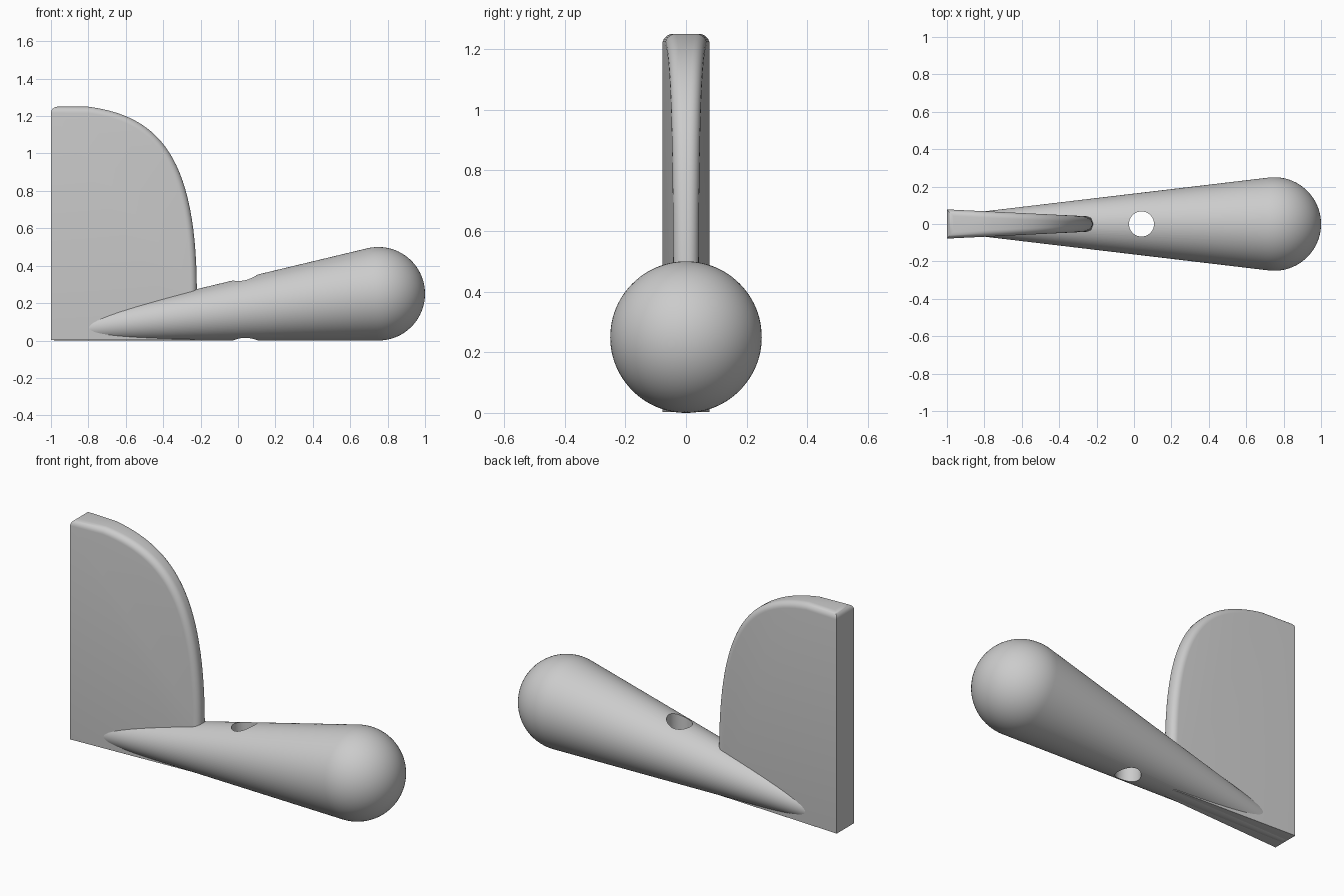
import bpy, bmesh, math
from mathutils import Matrix, Vector

if "Cube" in bpy.data.objects:
    bpy.data.objects.remove(bpy.data.objects["Cube"])

grey = bpy.data.materials.new("plain_grey")
grey.use_nodes = True
grey.diffuse_color = (0.6, 0.6, 0.6, 1)
grey.node_tree.nodes["Principled BSDF"].inputs["Base Color"].default_value = (0.6, 0.6, 0.6, 1)


def add_object(name, bm):
    bmesh.ops.recalc_face_normals(bm, faces=bm.faces)
    mesh = bpy.data.meshes.new(name)
    bm.to_mesh(mesh)
    bm.free()
    mesh.materials.append(grey)
    obj = bpy.data.objects.new(name, mesh)
    bpy.context.collection.objects.link(obj)
    return obj


def select(obj):
    bpy.ops.object.select_all(action='DESELECT')
    obj.select_set(True)
    bpy.context.view_layer.objects.active = obj


# Handle: a cone tangent to a ball, tilted so its underside lies flat
R, STEPS, SIDES = 0.25, 20, 96
tilt = math.atan(0.118)
tip = -1.75
profile = [(tip, 0), (tip, (R / math.sin(tilt) + tip) * math.tan(tilt))]
for i in range(STEPS + 1):
    a = (math.pi / 2 + tilt) * (1 - i / STEPS)
    profile.append((R * math.cos(a), R * math.sin(a)))

bm = bmesh.new()
verts = [bm.verts.new((t, 0, r)) for t, r in profile]
edges = [bm.edges.new(pair) for pair in zip(verts, verts[1:])]
bmesh.ops.spin(bm, geom=verts + edges, cent=(0, 0, 0), axis=(1, 0, 0),
               angle=math.tau, steps=SIDES, use_merge=True)
bmesh.ops.remove_doubles(bm, verts=bm.verts, dist=0.0001)
bm.transform(Matrix.Translation((0.75, 0, R)) @ Matrix.Rotation(-tilt, 4, 'Y'))
handle = add_object("handle", bm)

# Vertical hole drilled through the handle
bm = bmesh.new()
bmesh.ops.create_cone(bm, cap_ends=True, segments=64, radius1=0.067, radius2=0.067,
                      depth=2, matrix=Matrix.Translation((0.04, 0, 0)))
cutter = add_object("hole_cutter", bm)
cutter.hide_render = True
select(handle)
drill = handle.modifiers.new("hole", 'BOOLEAN')
drill.object = cutter
drill.operation = 'DIFFERENCE'
drill.solver = 'EXACT'
bpy.ops.object.modifier_apply(modifier=drill.name)
bpy.data.objects.remove(cutter)

# Fin: upright plate with a curved front edge, thinning toward the front
BOTTOM, TOP, BACK, FRONT = 0.003, 1.25, -1.0, -0.22


def bezier(p0, p1, p2, p3, n):
    for i in range(n + 1):
        t = i / n
        s = 1 - t
        yield s**3 * p0 + 3 * s * s * t * p1 + 3 * s * t * t * p2 + t**3 * p3


outline = [Vector((BACK, BOTTOM)), Vector((BACK, TOP))]
outline += bezier(Vector((-0.8, TOP)), Vector((-0.42, 1.2)),
                  Vector((-0.22, 0.98)), Vector((FRONT, 0.25)), 28)
outline.append(Vector((FRONT, BOTTOM)))

bm = bmesh.new()
sides = []
for sign in (-1, 1):
    ring = []
    for p in outline:
        half = 0.078 - 0.038 * (p.x - BACK) / (FRONT - BACK)
        ring.append(bm.verts.new((p.x, sign * half, p.y)))
    bm.faces.new(ring)
    sides.append(ring)
left, right = sides
for i in range(len(outline)):
    j = (i + 1) % len(outline)
    bm.faces.new((left[i], left[j], right[j], right[i]))


def middle(edge):
    return (edge.verts[0].co + edge.verts[1].co) / 2


def is_rim(edge):
    m = middle(edge)
    along = abs(m.y) > 0.01
    upright_back = m.x < BACK + 0.01 and along
    low = m.z < BOTTOM + 0.01
    top_back = not along and m.x < BACK + 0.01 and m.z > 1
    return (along and not upright_back and not low) or top_back


def round_edges(rule, width):
    bmesh.ops.bevel(bm, geom=[e for e in bm.edges if rule(e)], offset=width,
                    segments=6, profile=0.5, affect='EDGES', clamp_overlap=True)


bmesh.ops.recalc_face_normals(bm, faces=bm.faces)
round_edges(is_rim, 0.034)
round_edges(lambda e: middle(e).z < BOTTOM + 0.001 and abs(middle(e).y) > 0.03
            and e.calc_length() > 0.3, 0.012)
fin = add_object("fin", bm)

for obj in (handle, fin):
    select(obj)
    bpy.ops.object.shade_smooth_by_angle(angle=math.radians(35))
